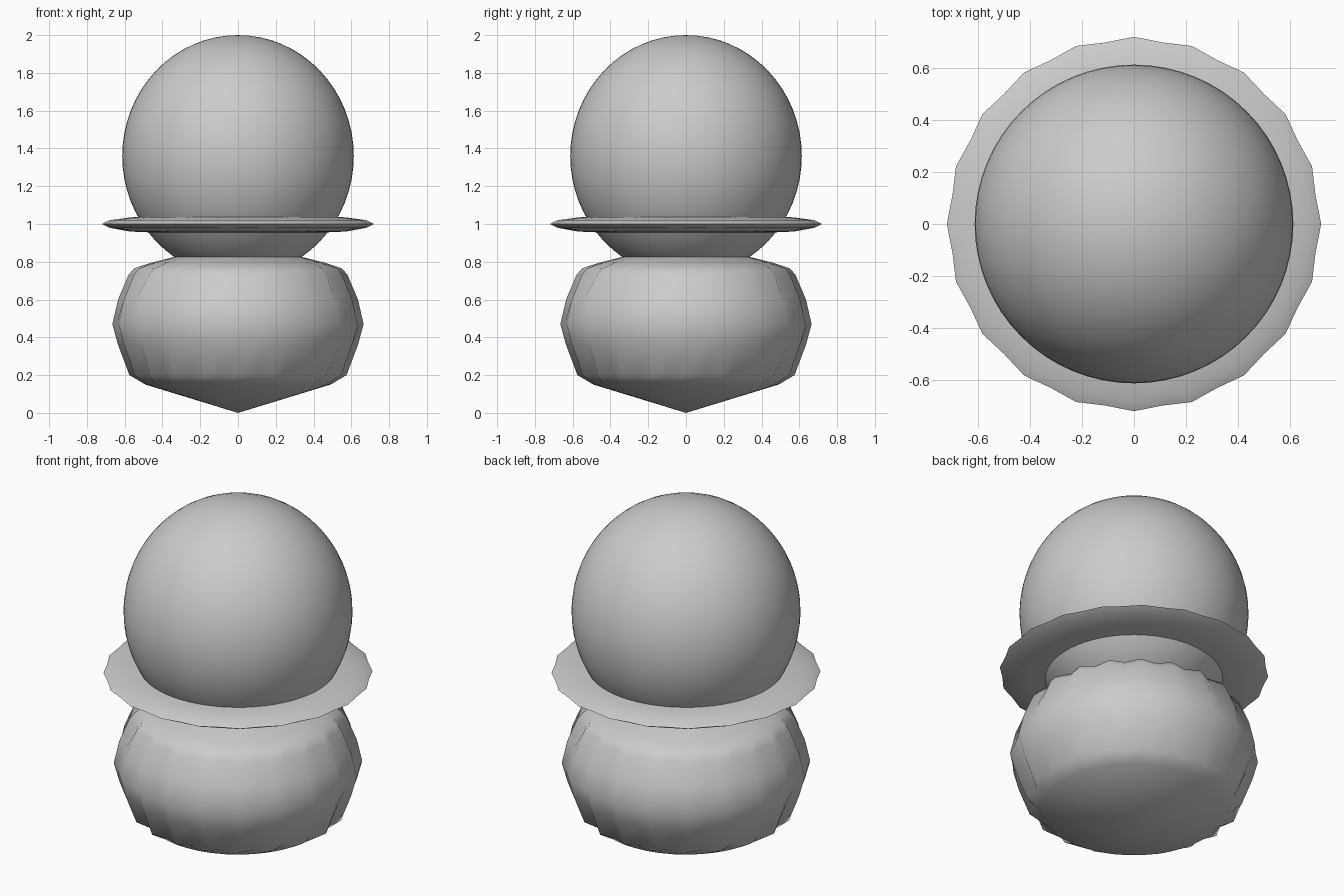
import bpy, bmesh
from math import cos, sin, pi

if "Cube" in bpy.data.objects:
    bpy.data.objects.remove(bpy.data.objects["Cube"])

FLUTES = 20


def fluted_lathe(name, profile, closed=False, angle=60):
    """Revolve (radius, z, flute depth) points; odd columns are pulled inwards."""
    n = FLUTES * 2
    bm = bmesh.new()
    rings = []
    for r, z, depth in profile:
        if r == 0:
            rings.append([bm.verts.new((0, 0, z))] * n)
            continue
        ring = []
        for i in range(n):
            rr = r - depth * (i % 2)
            a = 2 * pi * i / n
            ring.append(bm.verts.new((rr * cos(a), rr * sin(a), z)))
        rings.append(ring)
    pairs = list(zip(rings, rings[1:]))
    if closed:
        pairs.append((rings[-1], rings[0]))
    for low, high in pairs:
        for i in range(n):
            j = (i + 1) % n
            quad = [low[i], low[j], high[j], high[i]]
            bm.faces.new(list(dict.fromkeys(quad)))
    bmesh.ops.recalc_face_normals(bm, faces=bm.faces)
    mesh = bpy.data.meshes.new(name)
    bm.to_mesh(mesh)
    bm.free()
    ob = bpy.data.objects.new(name, mesh)
    bpy.context.collection.objects.link(ob)
    bpy.ops.object.select_all(action='DESELECT')
    ob.select_set(True)
    bpy.context.view_layer.objects.active = ob
    bpy.ops.object.shade_smooth_by_angle(angle=angle * pi / 180)
    return ob


# Fluted base with a shallow conical underside
fluted_lathe("fluted_base", [
    (0, 0.0, 0), (0.49, 0.15, 0), (0.575, 0.20, 0.04), (0.635, 0.36, 0.03),
    (0.665, 0.47, 0.012), (0.635, 0.60, 0.025), (0.58, 0.73, 0.04),
    (0.55, 0.765, 0.035), (0.46, 0.795, 0.01), (0.32, 0.83, 0.0)])

# Thin collar around the globe
fluted_lathe("collar", [
    (0.45, 0.955, 0), (0.57, 0.96, 0), (0.68, 0.98, 0.008), (0.72, 1.0, 0.013),
    (0.68, 1.02, 0.008), (0.57, 1.035, 0), (0.49, 1.04, 0)], closed=True)

# Slightly tall globe
bpy.ops.mesh.primitive_uv_sphere_add(segments=64, ring_count=32, radius=1,
                                     location=(0, 0, 1.36))
globe = bpy.context.object
globe.name = "globe"
globe.scale = (0.613, 0.613, 0.64)
bpy.ops.object.shade_smooth()
